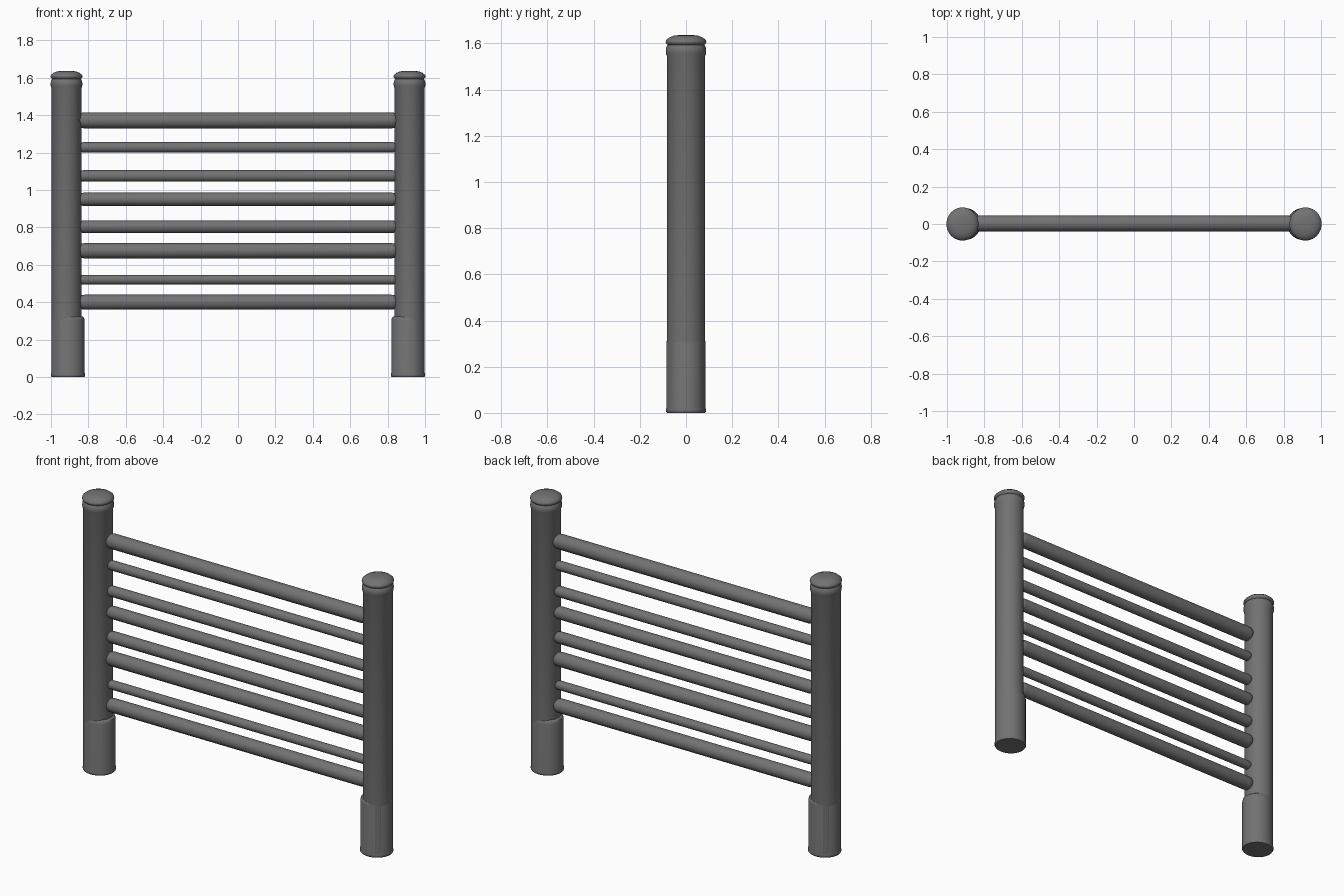
import bpy
import bmesh
import math
from mathutils import Matrix, Vector

cube = bpy.data.objects.get("Cube")
if cube:
    bpy.data.objects.remove(cube, do_unlink=True)

# One dark grey metal for everything
metal = bpy.data.materials.new("dark grey metal")
metal.use_nodes = True
grey = (0.17, 0.17, 0.17, 1)
metal.diffuse_color = grey
metal.node_tree.nodes["Principled BSDF"].inputs["Base Color"].default_value = grey


def lathe(name, profile, matrix, sides=40):
    """Revolve (radius, height) points about z, closing both ends."""
    bm = bmesh.new()
    rings = []
    for radius, height in profile:
        ring = []
        for i in range(sides):
            a = math.tau * i / sides
            ring.append(bm.verts.new((radius * math.cos(a), radius * math.sin(a), height)))
        rings.append(ring)
    for low, high in zip(rings, rings[1:]):
        for i in range(sides):
            j = (i + 1) % sides
            bm.faces.new((low[i], low[j], high[j], high[i]))
    bm.faces.new(rings[0][::-1])
    bm.faces.new(rings[-1])
    bm.transform(matrix)
    bmesh.ops.recalc_face_normals(bm, faces=bm.faces)
    mesh = bpy.data.meshes.new(name)
    bm.to_mesh(mesh)
    bm.free()
    mesh.materials.append(metal)
    obj = bpy.data.objects.new(name, mesh)
    bpy.context.collection.objects.link(obj)
    bpy.ops.object.select_all(action="DESELECT")
    obj.select_set(True)
    bpy.context.view_layer.objects.active = obj
    bpy.ops.object.shade_smooth_by_angle(angle=math.radians(40))
    return obj


# Posts with a rounded collar and domed cap, each in a wider foot sleeve
POST = [(0.08, 0.02), (0.08, 1.545), (0.084, 1.555), (0.085, 1.57), (0.083, 1.582),
        (0.077, 1.594), (0.084, 1.6), (0.086, 1.607), (0.083, 1.615), (0.07, 1.626),
        (0.05, 1.634), (0.02, 1.637)]
SLEEVE = [(0.087, 0), (0.091, 0.006), (0.091, 0.015), (0.089, 0.025), (0.089, 0.305),
          (0.086, 0.318), (0.078, 0.324)]

for side, sign in (("left", 1), ("right", -1)):
    stretch = Matrix.Diagonal((1, 1.03, 1, 1))
    lathe(side + "_post", POST, Matrix.Translation((sign * 0.917, 0, 0)) @ stretch)
    lathe(side + "_foot_sleeve", SLEEVE,
          Matrix.Translation((sign * 0.909, 0, 0)) @ Matrix.Diagonal((1, 0.95, 1, 1)))

# Horizontal rails, softly rounded where they meet the posts: (height, radius)
RAILS = [(0.4, 0.04), (0.52, 0.026), (0.675, 0.041), (0.803, 0.034),
         (0.95, 0.036), (1.075, 0.031), (1.228, 0.028), (1.372, 0.043)]
turn = Matrix.Rotation(math.pi / 2, 4, "Y")
for n, (z, r) in enumerate(RAILS, 1):
    half = [(r, 0.82), (r * 0.95, 0.834), (r * 0.82, 0.844), (r * 0.7, 0.87)]
    profile = [(a, -x) for a, x in reversed(half)] + half
    lathe("rail_%d" % n, profile, Matrix.Translation(Vector((0, 0.003, z))) @ turn, 28)
